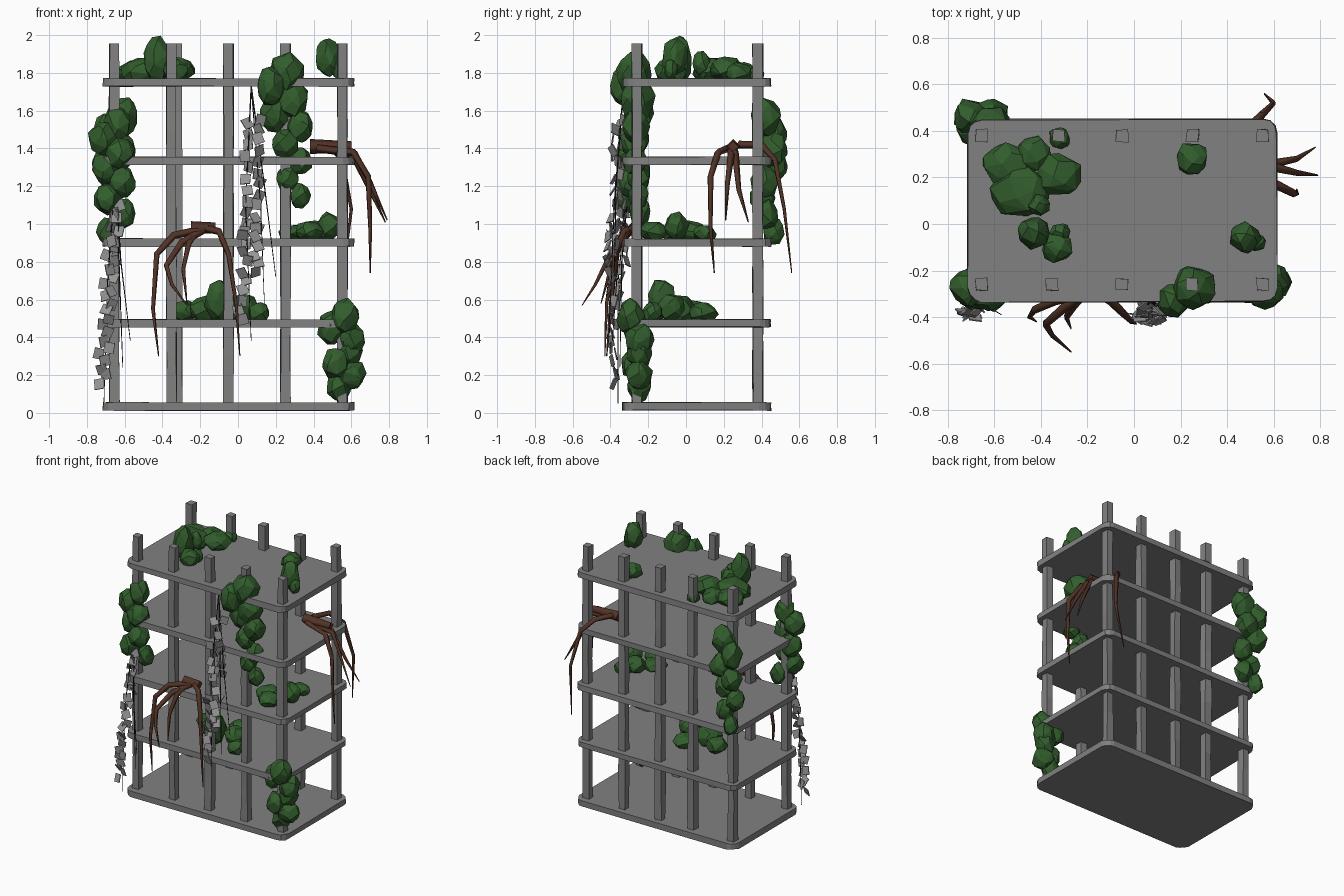
import bpy, bmesh, math, random
from mathutils import Vector, Matrix

rng = random.Random(7)
if "Cube" in bpy.data.objects:
    bpy.data.objects.remove(bpy.data.objects["Cube"], do_unlink=True)


def material(name, rgb):
    m = bpy.data.materials.new(name)
    m.use_nodes = True
    m.diffuse_color = (*rgb, 1)
    m.node_tree.nodes["Principled BSDF"].inputs["Base Color"].default_value = (*rgb, 1)
    return m


CONCRETE = material("concrete grey", (0.22, 0.22, 0.22))
LEAF = material("moss green", (0.032, 0.11, 0.026))
BARK = material("root brown", (0.085, 0.033, 0.02))
PALE = material("pale vine grey", (0.30, 0.30, 0.30))
STEM = material("dark stem", (0.02, 0.02, 0.02))


def finish(name, bm, mat):
    bmesh.ops.recalc_face_normals(bm, faces=bm.faces)
    mesh = bpy.data.meshes.new(name)
    bm.to_mesh(mesh)
    bm.free()
    mesh.materials.append(mat)
    obj = bpy.data.objects.new(name, mesh)
    bpy.context.collection.objects.link(obj)
    return obj


def jitter(a):
    return rng.uniform(-a, a)


# Floor slabs: rounded plates with slightly uneven rims
def slab(name, z, thick=0.042):
    bm = bmesh.new()
    rim, r = [], 0.06
    for sx, sy, start in ((1, 1, 0), (-1, 1, 90), (-1, -1, 180), (1, -1, 270)):
        for step in range(4):
            a = math.radians(start + step * 30)
            rim.append((-0.05 + sx * (0.665 - r) + r * math.cos(a),
                        0.058 + sy * (0.392 - r) + r * math.sin(a)))
    base = bm.faces.new([bm.verts.new((x, y, z - thick / 2)) for x, y in rim])
    ext = bmesh.ops.extrude_face_region(bm, geom=[base])["geom"]
    for v in ext:
        if isinstance(v, bmesh.types.BMVert):
            v.co.z += thick
    for v in bm.verts:
        v.co += Vector((jitter(0.004), jitter(0.004), jitter(0.003)))
    finish(name, bm, CONCRETE)


for i, z in enumerate((0.034, 0.475, 0.902, 1.335, 1.75)):
    slab(f"floor_slab_{i + 1}", z)


# Columns: square posts made of a few uneven rings
def column(name, x, y, w=0.026):
    bm = bmesh.new()
    previous = None
    for z in (0.02, 0.3, 0.7, 1.1, 1.5, 1.955):
        ring = [bm.verts.new((x + sx * w + jitter(0.004), y + sy * w + jitter(0.004), z))
                for sx, sy in ((-1, -1), (1, -1), (1, 1), (-1, 1))]
        if previous:
            for k in range(4):
                n = (k + 1) % 4
                bm.faces.new((previous[k], previous[n], ring[n], ring[k]))
        else:
            bm.faces.new(ring)
        previous = ring
    bm.faces.new(previous)
    finish(name, bm, CONCRETE)


for i in range(5):
    x = -0.655 + 0.302 * i
    column(f"front_column_{i + 1}", x, -0.26)
    column(f"back_column_{i + 1}", x + (0.03 if i == 1 else 0), 0.38)


# Foliage: faceted lumps, each the hull of points scattered on an ellipsoid
def lump(bm, x, y, z, r, h):
    turn, n = rng.uniform(0, math.tau), 26
    verts = []
    for k in range(n):
        up = 1 - (2 * k + 1) / n
        a = k * 2.4 + turn + jitter(0.35)
        flat = math.sqrt(1 - up * up)
        s = rng.uniform(0.88, 1.06)
        verts.append(bm.verts.new((x + r * s * flat * math.cos(a),
                                   y + r * s * flat * math.sin(a), z + h * s * up)))
    hull = bmesh.ops.convex_hull(bm, input=verts)
    loose = [v for v in hull["geom_interior"] if isinstance(v, bmesh.types.BMVert)]
    bmesh.ops.delete(bm, geom=loose, context="VERTS")


def clump(name, lumps):
    bm = bmesh.new()
    for values in lumps:
        lump(bm, *values)
    finish(name, bm, LEAF)


def climber(name, top, bottom, count, r_top, r_bottom):
    # Lumps zigzagging down a column
    bm = bmesh.new()
    for k in range(count):
        t = k / (count - 1)
        p = Vector(top).lerp(Vector(bottom), t)
        r = r_top + (r_bottom - r_top) * t
        side = 0.5 * r * (-1) ** k
        lump(bm, p.x + side, p.y + jitter(0.4) * r, p.z, r * rng.uniform(0.8, 1.05), r * 1.15)
    finish(name, bm, LEAF)


clump("roof_foliage", [
    (-0.43, -0.04, 1.87, 0.075, 0.13), (-0.33, -0.10, 1.81, 0.07, 0.07),
    (-0.32, -0.04, 1.80, 0.05, 0.06), (-0.49, 0.14, 1.81, 0.13, 0.08),
    (-0.54, 0.25, 1.80, 0.11, 0.07), (-0.32, 0.21, 1.82, 0.10, 0.07),
    (-0.41, 0.08, 1.85, 0.05, 0.07), (-0.43, 0.30, 1.80, 0.08, 0.06),
    (-0.32, 0.37, 1.79, 0.05, 0.05)])
clump("roof_bush_right", [(0.48, -0.06, 1.88, 0.07, 0.11), (0.53, -0.08, 1.82, 0.04, 0.06)])
clump("roof_bush_back", [(0.25, 0.28, 1.80, 0.075, 0.06)])
clump("third_floor_foliage", [
    (0.48, -0.05, 0.99, 0.07, 0.08), (0.40, 0.03, 0.96, 0.08, 0.06),
    (0.30, -0.06, 0.95, 0.09, 0.05), (0.38, -0.17, 0.96, 0.08, 0.06),
    (0.45, 0.10, 0.95, 0.07, 0.05)])
clump("second_floor_foliage", [
    (-0.10, -0.13, 0.60, 0.08, 0.12), (-0.18, -0.03, 0.55, 0.09, 0.08),
    (-0.28, 0.04, 0.54, 0.08, 0.06), (0.03, -0.08, 0.56, 0.08, 0.08),
    (0.11, -0.18, 0.53, 0.06, 0.06), (-0.05, 0.09, 0.53, 0.08, 0.06)])
climber("front_climber_left", (-0.68, -0.28, 1.53), (-0.64, -0.27, 1.06), 7, 0.085, 0.075)
climber("back_climber_left", (-0.66, 0.43, 1.57), (-0.66, 0.44, 0.96), 8, 0.095, 0.07)
climber("front_climber_top", (0.21, -0.30, 1.80), (0.25, -0.29, 1.59), 4, 0.10, 0.10)
climber("front_climber_middle", (0.29, -0.28, 1.52), (0.30, -0.26, 1.15), 5, 0.08, 0.06)
climber("corner_climber_top", (0.52, -0.27, 0.51), (0.55, -0.27, 0.39), 3, 0.085, 0.085)
climber("corner_climber_bottom", (0.55, -0.26, 0.32), (0.57, -0.23, 0.14), 4, 0.08, 0.075)


# Roots and stems: tapering tubes along a few points
def strand(name, points, thick, mat, tip=0.15):
    curve = bpy.data.curves.new(name, "CURVE")
    curve.dimensions = "3D"
    curve.bevel_depth = thick
    curve.bevel_resolution = 0
    curve.use_fill_caps = True
    spline = curve.splines.new("POLY")
    spline.points.add(len(points) - 1)
    for k, (p, co) in enumerate(zip(spline.points, points)):
        p.co = (*co, 1)
        p.radius = 1 - (1 - tip) * (k / (len(points) - 1)) ** 2
    curve.materials.append(mat)
    bpy.context.collection.objects.link(bpy.data.objects.new(name, curve))


front_roots = [
    [(-0.15, -0.28, 0.98), (-0.34, -0.33, 0.94), (-0.43, -0.37, 0.84), (-0.45, -0.40, 0.55), (-0.42, -0.42, 0.30)],
    [(-0.18, -0.28, 0.97), (-0.30, -0.36, 0.90), (-0.38, -0.43, 0.78), (-0.35, -0.48, 0.68), (-0.27, -0.55, 0.57)],
    [(-0.20, -0.28, 0.98), (-0.26, -0.35, 0.90), (-0.29, -0.40, 0.76), (-0.27, -0.45, 0.58)],
    [(-0.18, -0.28, 0.98), (-0.10, -0.33, 0.96), (-0.05, -0.38, 0.84), (-0.01, -0.42, 0.58), (0.01, -0.43, 0.30)]]
side_roots = [
    [(0.42, 0.22, 1.40), (0.61, 0.17, 1.38), (0.69, 0.13, 1.25), (0.70, 0.13, 0.98), (0.70, 0.15, 0.74)],
    [(0.42, 0.24, 1.40), (0.62, 0.24, 1.37), (0.70, 0.22, 1.22), (0.79, 0.21, 1.02)],
    [(0.42, 0.25, 1.40), (0.60, 0.26, 1.38), (0.70, 0.28, 1.18), (0.78, 0.33, 1.01)],
    [(0.42, 0.28, 1.42), (0.48, 0.40, 1.42), (0.55, 0.47, 1.34), (0.60, 0.52, 1.08), (0.56, 0.56, 0.74)]]
for group, roots in (("front", front_roots), ("side", side_roots)):
    for i, path in enumerate(roots):
        strand(f"{group}_root_{i + 1}", path, 0.021, BARK)
strand("front_root_knot", [(-0.25, -0.28, 0.98), (-0.12, -0.28, 0.98)], 0.035, BARK, 0.8)
strand("side_root_knot", [(0.38, 0.25, 1.41), (0.60, 0.25, 1.41)], 0.04, BARK, 0.7)


# Hanging vines: chains of small tilted square plates
def vine(name, top, bottom, count, spread):
    bm = bmesh.new()
    for k in range(count):
        p = Vector(top).lerp(Vector(bottom), k / (count - 1))
        p += Vector(((-1) ** k * spread + jitter(0.012), jitter(0.03), jitter(0.01)))
        turn = (Matrix.Rotation(jitter(0.7), 4, "Z") @ Matrix.Rotation(jitter(0.6), 4, "X")
                @ Matrix.Rotation(jitter(0.4), 4, "Y"))
        size = Matrix.Diagonal((0.055, 0.006, 0.058, 1))
        bmesh.ops.create_cube(bm, size=1, matrix=Matrix.Translation(p) @ turn @ size)
    finish(name, bm, PALE)


vine("centre_vine_upper", (0.08, -0.36, 1.56), (0.07, -0.38, 0.95), 22, 0.03)
vine("centre_vine_left", (0.04, -0.38, 1.00), (0.02, -0.41, 0.50), 11, 0.012)
vine("centre_vine_right", (0.09, -0.38, 0.98), (0.10, -0.41, 0.74), 6, 0.012)
vine("corner_vine", (-0.64, -0.31, 1.18), (-0.72, -0.40, 0.16), 28, 0.018)

stems = [
    ((0.07, -0.33, 1.73), (0.14, -0.37, 1.20), (0.20, -0.38, 0.72)),
    ((0.07, -0.33, 1.73), (0.12, -0.38, 1.10), (0.14, -0.40, 0.57)),
    ((0.07, -0.33, 1.73), (0.04, -0.38, 1.10), (0.07, -0.41, 0.38)),
    ((-0.65, -0.30, 1.25), (-0.69, -0.36, 0.70), (-0.71, -0.36, 0.05)),
    ((-0.65, -0.30, 1.25), (-0.62, -0.36, 0.80), (-0.57, -0.39, 0.38)),
    ((-0.65, -0.30, 1.25), (-0.63, -0.34, 0.80), (-0.61, -0.35, 0.24))]
for i, path in enumerate(stems):
    strand(f"vine_stem_{i + 1}", path, 0.004, STEM, 0.5)
